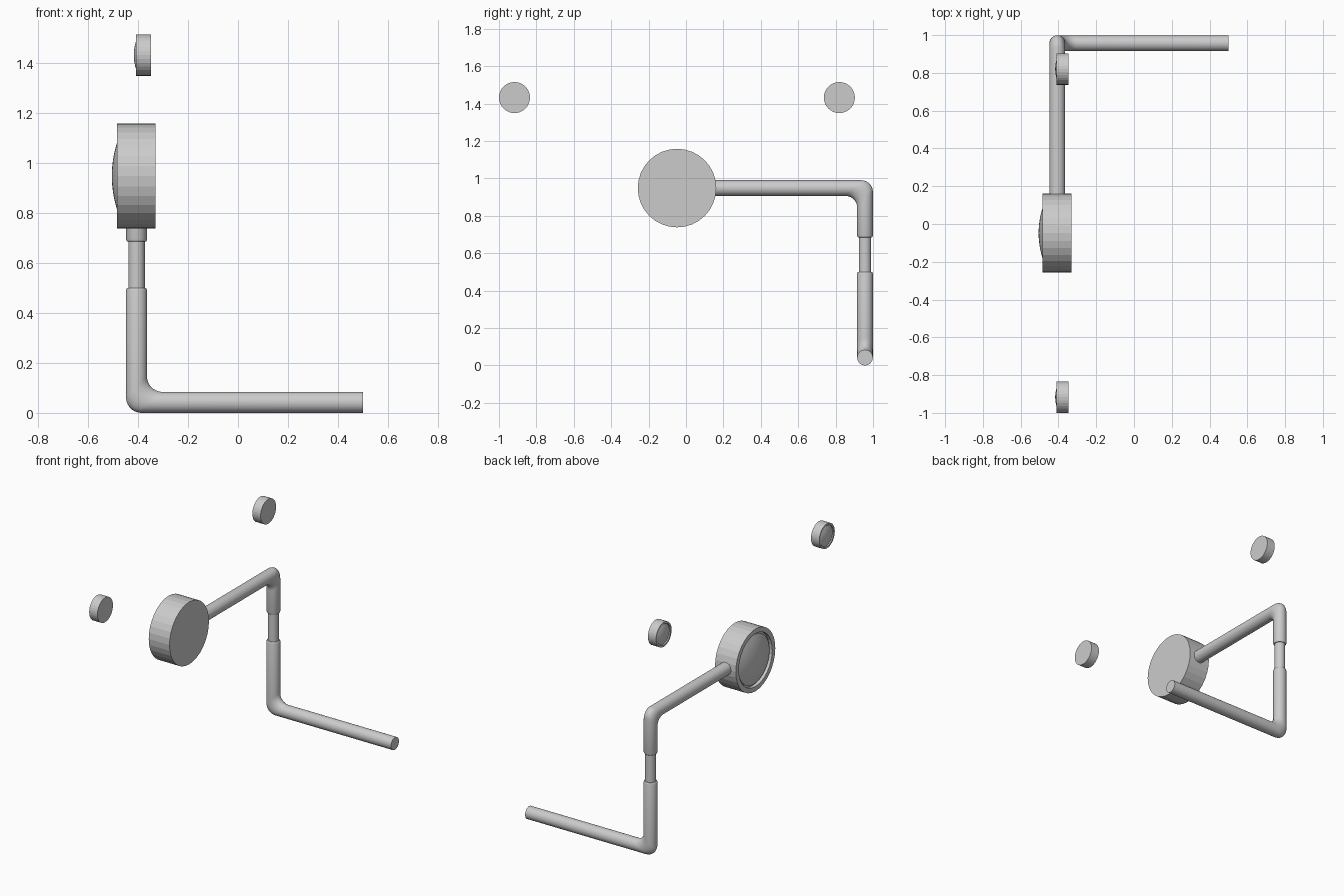
import bpy, bmesh, math
from mathutils import Vector as V

if "Cube" in bpy.data.objects:
    bpy.data.objects.remove(bpy.data.objects["Cube"])

X, Y, Z = V((1, 0, 0)), V((0, 1, 0)), V((0, 0, 1))
R = 0.042          # pipe radius
FILLET = 0.062     # rounding of the elbows


def ring(c, a, b, n):
    """Elliptic cross-section with half axes a and b."""
    return [c + a * math.cos(2 * math.pi * i / n) + b * math.sin(2 * math.pi * i / n) for i in range(n)]


def loft(name, rings, smooth_from=0):
    """Skin a list of rings, cap both ends; bands from smooth_from on are smooth."""
    bm = bmesh.new()
    loops = [[bm.verts.new(p) for p in r] for r in rings]
    n = len(rings[0])
    for k, (p, q) in enumerate(zip(loops, loops[1:])):
        for i in range(n):
            j = (i + 1) % n
            f = bm.faces.new((p[i], p[j], q[j], q[i]))
            f.smooth = k >= smooth_from
    bm.faces.new(loops[0])
    bm.faces.new(loops[-1]).smooth = smooth_from > 0
    bmesh.ops.recalc_face_normals(bm, faces=bm.faces)
    me = bpy.data.meshes.new(name)
    bm.to_mesh(me)
    bm.free()
    ob = bpy.data.objects.new(name, me)
    bpy.context.collection.objects.link(ob)
    return ob


def smooth_by_angle(ob):
    bpy.ops.object.select_all(action='DESELECT')
    bpy.context.view_layer.objects.active = ob
    ob.select_set(True)
    bpy.ops.object.shade_smooth_by_angle(angle=math.radians(35))


def elbow_pipe(name, corner, da, la, db, lb, n=32):
    """L-shaped pipe: bevelled collar at the end of leg a, plain end on leg b."""
    side = da.cross(db)
    rings = []
    for back, r in ((0, 0.037), (0.003, 0.040), (0.009, R)):
        rings.append(ring(corner + da * (la - back), -db * r, side * r, n))
    ci = corner + (da + db) * (R + FILLET)
    co = corner + (da + db) * (FILLET - R)
    for k in range(11):
        t = math.pi / 2 * k / 10
        u = -(db * math.cos(t) + da * math.sin(t)) * FILLET
        inner, outer = ci + u, co + u
        rings.append(ring((inner + outer) / 2, (outer - inner) / 2, side * R, n))
    rings.append(ring(corner + db * lb, -da * R, side * R, n))
    smooth_by_angle(loft(name, rings))


def lens_disc(name, back, y, z, s, n=32):
    """Round housing with a recessed face holding a shallow dome, facing -x."""
    prof = [(0, 0.21), (0.155, 0.21), (0.155, 0.178), (0.132, 0.178), (0.132, 0.166)]
    flat = len(prof) - 1
    sphere = 0.44
    for k in range(9):
        r = 0.166 * (1 - k / 8.3)
        prof.append((0.175 - sphere + math.sqrt(sphere ** 2 - r * r), r))
    rings = [ring(V((back - d * s, y, z)), Y * r * s, Z * r * s, n) for d, r in prof]
    loft(name, rings, flat + 1)


# Bent stand: foot with lower post, thin telescoping rod, upper post with arm
elbow_pipe("lower_pipe", V((-0.406, 0.957, R)), Z, 0.50 - R, X, 0.906)
elbow_pipe("upper_pipe", V((-0.406, 0.957, 0.948)), -Z, 0.948 - 0.685, -Y, 0.83)
smooth_by_angle(loft("telescoping_rod", [ring(V((-0.406, 0.957, h)), X * 0.033, Y * 0.033, 32)
                                         for h in (0.46, 0.73)]))

# Large disc on the arm and two small floating discs
lens_disc("main_disc", -0.33, -0.048, 0.948, 1.0)
for label, y in (("front", -0.917), ("rear", 0.82)):
    lens_disc("small_disc_" + label, -0.348, y, 1.432, 0.395)
